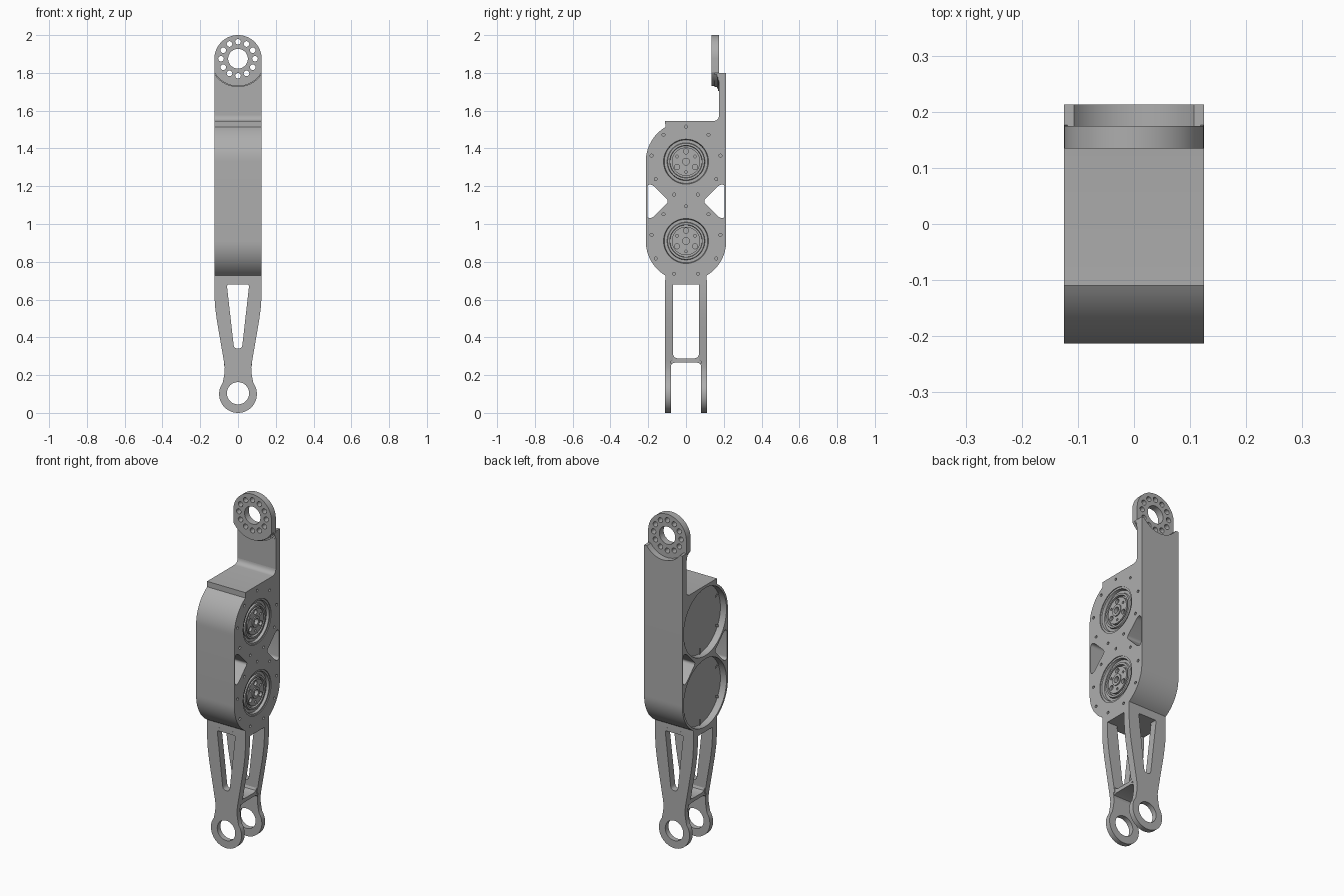
import bpy, bmesh
from math import sin, cos, asin, radians, degrees, pi
from mathutils import Matrix, Vector

cube = bpy.data.objects.get("Cube")
if cube:
    bpy.data.objects.remove(cube, do_unlink=True)

grey = bpy.data.materials.new("machined_grey")
grey.use_nodes = True
GREY = (0.42, 0.42, 0.42, 1)
grey.diffuse_color = GREY
for node in grey.node_tree.nodes:
    if node.type == 'BSDF_PRINCIPLED':
        node.inputs["Base Color"].default_value = GREY
        node.inputs["Roughness"].default_value = 0.6


def finish(name, mesh, matrix):
    """Clean a mesh, place it and shade it."""
    bm = bmesh.new()
    bm.from_mesh(mesh)
    bm.transform(matrix)
    bmesh.ops.remove_doubles(bm, verts=bm.verts, dist=1e-5)
    bmesh.ops.recalc_face_normals(bm, faces=bm.faces)
    bm.to_mesh(mesh)
    bm.free()
    mesh.materials.clear()
    mesh.materials.append(grey)
    obj = bpy.data.objects.new(name, mesh)
    bpy.context.collection.objects.link(obj)
    bpy.ops.object.select_all(action='DESELECT')
    obj.select_set(True)
    bpy.context.view_layer.objects.active = obj
    bpy.ops.object.shade_smooth_by_angle(angle=radians(30))
    return obj


def plate(name, loops, axis, lo, hi):
    """Extrude an outline with holes along x (loops in y, z) or y (loops in x, z)."""
    curve = bpy.data.curves.new(name + "_profile", 'CURVE')
    curve.dimensions = '2D'
    curve.fill_mode = 'BOTH'
    curve.extrude = (hi - lo) / 2
    for loop in loops:
        spline = curve.splines.new('POLY')
        spline.points.add(len(loop) - 1)
        for point, (u, v) in zip(spline.points, loop):
            point.co = (u, v, 0, 1)
        spline.use_cyclic_u = True
    temp = bpy.data.objects.new(name + "_temp", curve)
    bpy.context.collection.objects.link(temp)
    graph = bpy.context.evaluated_depsgraph_get()
    mesh = bpy.data.meshes.new_from_object(temp.evaluated_get(graph))
    bpy.data.objects.remove(temp, do_unlink=True)
    bpy.data.curves.remove(curve)
    mid = (lo + hi) / 2
    if axis == 'x':
        matrix = Matrix(((0, 0, 1, mid), (1, 0, 0, 0), (0, 1, 0, 0), (0, 0, 0, 1)))
    else:
        matrix = Matrix(((1, 0, 0, 0), (0, 0, -1, mid), (0, 1, 0, 0), (0, 0, 0, 1)))
    mesh.name = name
    return finish(name, mesh, matrix)


def lathe(name, profile, z):
    """Spin a (radius, x) profile round the x axis at height z."""
    bm = bmesh.new()
    verts = [bm.verts.new((x, r, 0)) for r, x in profile]
    edges = [bm.edges.new(pair) for pair in zip(verts, verts[1:])]
    bmesh.ops.spin(bm, geom=verts + edges, cent=(0, 0, 0), axis=(1, 0, 0),
                   angle=2 * pi, steps=64)
    mesh = bpy.data.meshes.new(name)
    bm.to_mesh(mesh)
    bm.free()
    return finish(name, mesh, Matrix.Translation((0, 0, z)))


def arc(u, v, r, start, end, steps=16):
    angles = [radians(start + (end - start) * i / steps) for i in range(steps + 1)]
    return [(u + r * cos(a), v + r * sin(a)) for a in angles]


def circle(u, v, r, steps=48):
    return arc(u, v, r, 0, 360, steps)[:-1]


def ring(u, v, radius, count, r, start=90):
    return [circle(*arc(u, v, radius, a, a, 1)[0], r, 14)
            for a in [start + i * 360 / count for i in range(count)]]


def rounded(points, r):
    """Round every corner of a polygon."""
    out = []
    pts = [Vector(p) for p in points]
    for i, p in enumerate(pts):
        a = p + (pts[i - 1] - p).normalized() * r
        b = p + (pts[(i + 1) % len(pts)] - p).normalized() * r
        for t in (0, 0.2, 0.4, 0.6, 0.8, 1):
            out.append(tuple(a * (1 - t) ** 2 + p * 2 * t * (1 - t) + b * t * t))
    return out


def mirrored(loop):
    return [(-u, v) for u, v in reversed(loop)]


HALF = 0.125           # half width of the link
MOTORS = {"upper": 1.33, "lower": 0.91}
R = 0.213              # housing radius
UP, LOW = MOTORS["upper"], MOTORS["lower"]

# Housing: side outline shared by the shell and the face plate
outline = [(-0.11, 1.545)] + arc(0, UP, R, 121, 180) + arc(0, LOW, R, 180, 239)
outline += [(-0.11, 0.68), (0.11, 0.68)] + arc(0, LOW, R, 301, 360)
outline += [(R, 1.575), (0.175, 1.575)] + arc(0.145, 1.575, 0.03, 0, -90, 6)[1:]
window = rounded([(-0.205, 1.21), (-0.18, 1.21), (-0.09, 1.12),
                  (-0.18, 1.03), (-0.205, 1.03)], 0.018)
windows = [window, mirrored(window)]
bores = [circle(0, z, 0.2, 64) for z in MOTORS.values()]
plate("housing_shell", [outline] + windows + bores, 'x', -HALF, 0.095)
face_holes = [circle(0, z, 0.13, 64) for z in MOTORS.values()]
for z in MOTORS.values():
    face_holes += ring(0, z, 0.185, 9, 0.008)
plate("housing_face", [outline] + windows + face_holes, 'x', 0.095, HALF)

# Motors: body, stepped rings, drilled hub and back tabs
for key, z in MOTORS.items():
    lathe(key + "_motor_body", [(0, -0.085), (0.2, -0.085), (0.2, 0.095), (0, 0.095)], z)
    lathe(key + "_motor_rings", [
        (0.13, 0.095), (0.13, 0.12), (0.119, 0.12), (0.115, 0.105), (0.1, 0.105),
        (0.097, 0.115), (0.086, 0.115), (0.084, 0.1), (0, 0.1)], z)
    plate(key + "_motor_hub",
          [circle(0, z, 0.075), circle(0, z, 0.033)]
          + ring(0, z, 0.055, 3, 0.014) + ring(0, z, 0.055, 3, 0.007, 30),
          'x', 0.098, 0.115)
    plate(key + "_motor_shaft", [circle(0, z, 0.033), circle(0, z, 0.018)], 'x', 0.098, 0.121)
    for i in range(6):
        a = radians(30 + 60 * i)
        d, n = Vector((cos(a), sin(a))), Vector((-sin(a), cos(a))) * 0.007
        c = Vector((0, z))
        tab = [c + d * 0.165 + n, c + d * 0.165 - n, c + d * 0.201 - n, c + d * 0.201 + n]
        plate(f"{key}_motor_tab_{i + 1}", [[tuple(p) for p in tab]], 'x', -0.086, -0.072 - 0.025)

# Back plate, with a round seat cut in its top edge
TOP = 1.875
seat = arc(0, TOP, 0.131, -35, -145, 32)
plate("back_plate", [[(-HALF, 1.575), (HALF, 1.575), (HALF, 1.8)] + seat + [(-HALF, 1.8)]],
      'y', 0.175, R)


# Top flange with a ring of bolt holes, and the flare under it
def flange_outline(radius):
    a = degrees(asin(HALF / radius))
    return arc(0, TOP, HALF, 0, 180, 40) + arc(0, TOP, radius, 270 - a, 270 + a, 32)


flange_holes = [circle(0, TOP, 0.052)] + ring(0, TOP, 0.09, 12, 0.015)
plate("top_flange", [flange_outline(0.145)] + flange_holes, 'y', 0.135, 0.175)
for i, (radius, y) in enumerate([(0.15, 0.152), (0.158, 0.163), (0.17, 0.17)]):
    a = degrees(asin(HALF / radius))
    flare = arc(0, TOP, radius, 270 - a, 270 + a, 32)
    flare += arc(0, TOP, 0.14, 270 + 62, 270 - 62, 32)
    plate(f"flange_flare_{i + 1}", [flare], 'y', y, 0.176)

# Fork arms, each with a tapered slot and an end eye
flank = [(HALF, 0.7), (HALF, 0.62), (0.121, 0.56), (0.112, 0.49), (0.075, 0.275)]
neck = [(0.07, 0.24), (0.071, 0.215), (0.075, 0.19)]
side = flank + neck + arc(0, 0.1, 0.1, 36, -90, 24)
arm = side + mirrored(side)[1:]
slot = rounded([(-0.06, 0.685), (0.06, 0.685), (0.021, 0.34), (-0.021, 0.34)], 0.02)
liner = flank + mirrored(flank)
for name, s in (("front", -1), ("rear", 1)):
    lo, hi = sorted((s * 0.08, s * 0.11))
    plate(name + "_arm", [arm, slot, circle(0, 0.104, 0.059)], 'y', lo, hi)
    lo, hi = sorted((s * 0.068, s * 0.08))
    plate(name + "_arm_liner", [liner, slot], 'y', lo, hi)

# Crossbar between the arms, and corner fillets under the housing
bar = arc(0.06, 0.245, 0.02, 0, 90, 6) + arc(-0.06, 0.245, 0.02, 90, 180, 6)
bar += arc(-0.048, 0.31, 0.02, 180, 270, 6) + arc(0.048, 0.31, 0.02, 270, 360, 6)
half_bar = [(0.08, 0.25), (0.075, 0.26), (0.06, 0.266)]
half_top = [(0.045, 0.288), (0.062, 0.295), (0.069, 0.31)]
bar = half_bar + mirrored(half_bar) + [(-u, v) for u, v in reversed(half_top)] + half_top
plate("crossbar", [bar], 'x', -0.073, 0.073)
